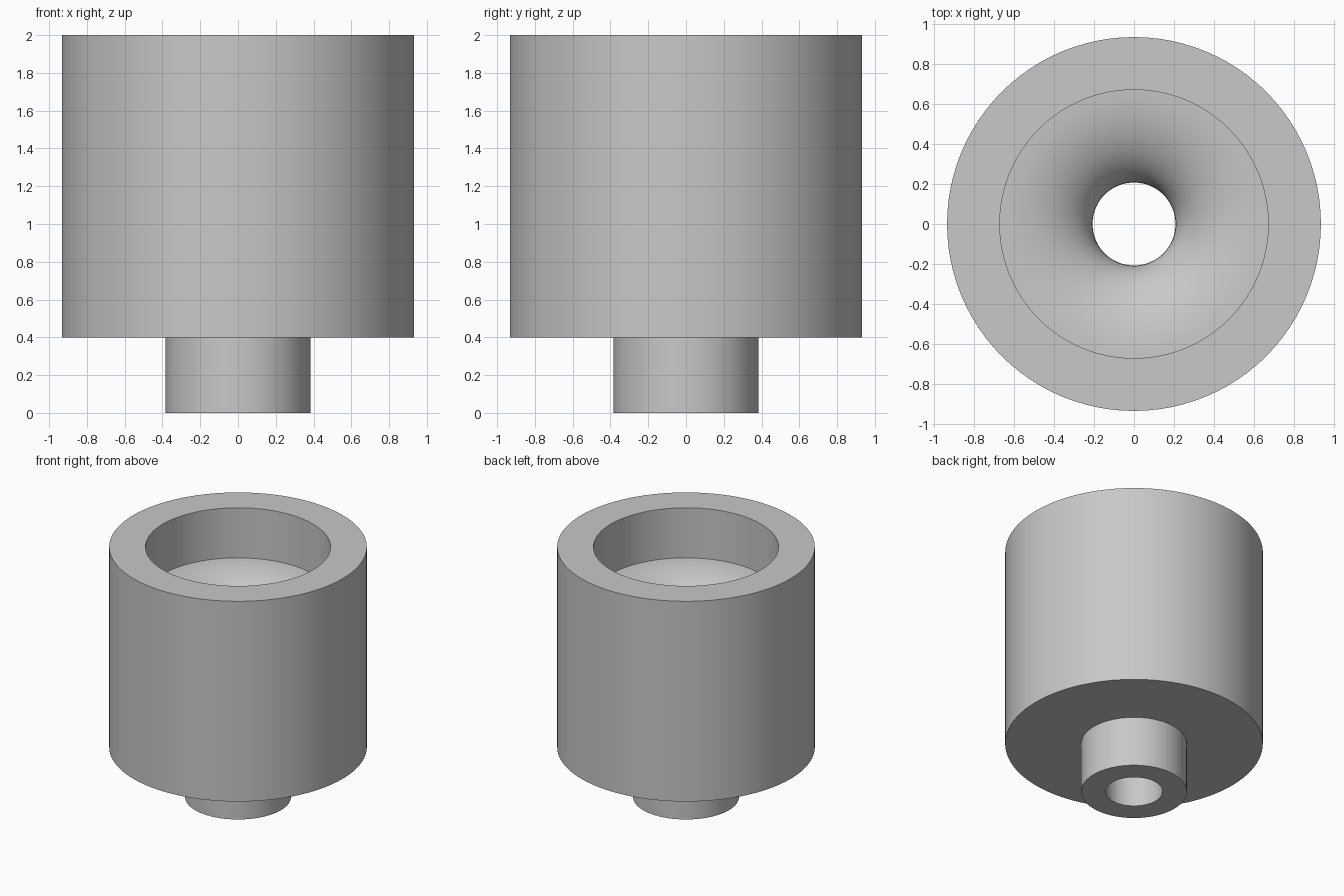
import bpy, bmesh, math

cube = bpy.data.objects.get("Cube")
if cube:
    bpy.data.objects.remove(cube)

# Plain grey material
grey = bpy.data.materials.new("plain_grey")
grey.use_nodes = True
colour = (0.58, 0.58, 0.58, 1)
grey.diffuse_color = colour
bsdf = next(n for n in grey.node_tree.nodes if n.type == 'BSDF_PRINCIPLED')
bsdf.inputs["Base Color"].default_value = colour

BODY, BORE, SPOUT, HOLE = 0.933, 0.67, 0.383, 0.207
TOP, LEDGE, SHOULDER = 2.0, 1.6, 0.4
DROP, STEPS, SIDES = 0.3, 14, 96


def lathe(name, profile):
    """Revolve a closed (radius, height) profile around z."""
    bm = bmesh.new()
    verts = [bm.verts.new((r, 0, z)) for r, z in profile]
    edges = [bm.edges.new((v, verts[(i + 1) % len(verts)]))
             for i, v in enumerate(verts)]
    bmesh.ops.spin(bm, geom=verts + edges, cent=(0, 0, 0), axis=(0, 0, 1),
                   angle=math.tau, steps=SIDES, use_merge=True)
    bmesh.ops.remove_doubles(bm, verts=bm.verts, dist=1e-5)
    bmesh.ops.recalc_face_normals(bm, faces=bm.faces)
    mesh = bpy.data.meshes.new(name)
    bm.to_mesh(mesh)
    bm.free()
    mesh.materials.append(grey)
    obj = bpy.data.objects.new(name, mesh)
    bpy.context.collection.objects.link(obj)
    bpy.ops.object.select_all(action='DESELECT')
    obj.select_set(True)
    bpy.context.view_layer.objects.active = obj
    bpy.ops.object.shade_smooth_by_angle(angle=math.radians(30))
    return obj


# Rounded throat curving from the bore floor down into the hole
throat = []
for i in range(STEPS + 1):
    a = i / STEPS * math.pi / 2
    throat.append((BORE - (BORE - HOLE) * math.sin(a),
                   LEDGE - DROP * (1 - math.cos(a))))

# Spout, shoulder, outer wall, rim, bore, throat and through hole
profile = [(HOLE, 0), (SPOUT, 0), (SPOUT, SHOULDER), (BODY, SHOULDER),
           (BODY, TOP), (BORE, TOP)] + throat
lathe("funnel_body", profile)
